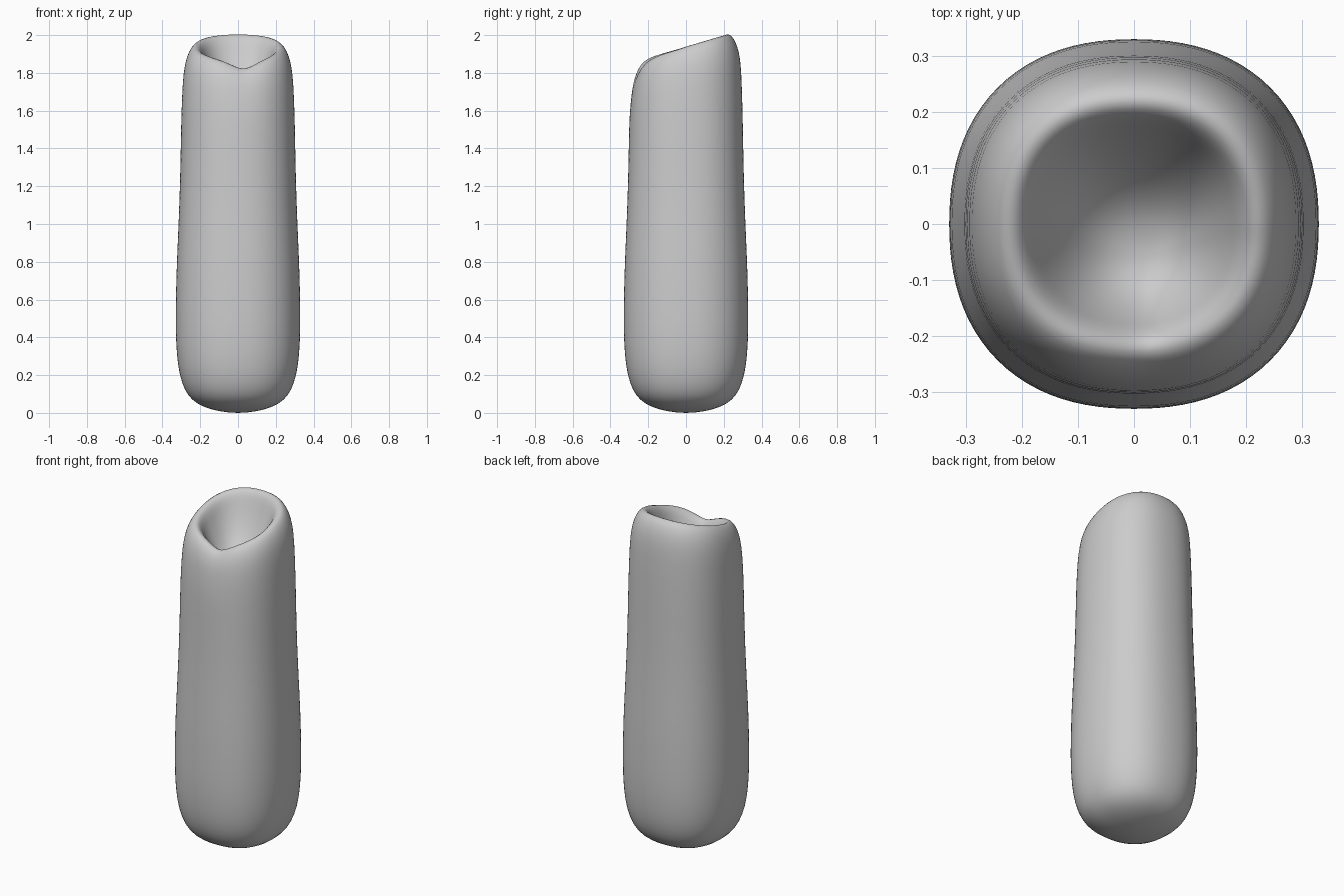
import bpy, bmesh, math

if "Cube" in bpy.data.objects:
    bpy.data.objects.remove(bpy.data.objects["Cube"])

SEG = 48
FLOOR = (0.02, -0.06, 1.68)


def direction(i):
    # rounded-square cross-section of unit half width
    a = 2 * math.pi * i / SEG
    c, s = math.cos(a), math.sin(a)
    k = (abs(c) ** 2.3 + abs(s) ** 2.3) ** (-1 / 2.3)
    return c * k, s * k


def lip_height(dx, dy):
    # slanted rim with a soft pouring notch at the front
    x, y = 0.225 * dx, 0.225 * dy
    notch = 0.055 * math.exp(-(abs(x - 0.03) / 0.1) ** 1.6) if y < 0 else 0
    return 1.943 + 0.285 * y - notch


# outer wall: (radius, z)
WALL = [(0.05, 0.002), (0.12, 0.012), (0.19, 0.034), (0.245, 0.068),
        (0.283, 0.12), (0.31, 0.2), (0.324, 0.3), (0.33, 0.42), (0.33, 0.55),
        (0.326, 0.75), (0.317, 0.95), (0.309, 1.15), (0.304, 1.35), (0.301, 1.55)]
# rounded lip: (radius, drop below lip height)
LIP = [(0.294, 0.2), (0.285, 0.12), (0.272, 0.065), (0.252, 0.022),
       (0.228, 0.0), (0.205, 0.006), (0.186, 0.035)]

bm = bmesh.new()
dirs = [direction(i) for i in range(SEG)]
rings = []
for r, z in WALL:
    rings.append([bm.verts.new((r * x, r * y, z)) for x, y in dirs])
for r, d in LIP:
    rings.append([bm.verts.new((r * x, r * y, lip_height(x, y) - d)) for x, y in dirs])

# bowl hollow, easing from the inner lip to the floor
inner = [v.co.copy() for v in rings[-1]]
for t in (0.08, 0.18, 0.3, 0.43, 0.57, 0.72, 0.88):
    ring = []
    for p in inner:
        z = FLOOR[2] + (p.z - FLOOR[2]) * (1 - t) ** 2.4
        ring.append(bm.verts.new((p.x + (FLOOR[0] - p.x) * t,
                                  p.y + (FLOOR[1] - p.y) * t, z)))
    rings.append(ring)

for a, b in zip(rings, rings[1:]):
    for i in range(SEG):
        j = (i + 1) % SEG
        bm.faces.new((a[i], a[j], b[j], b[i]))

# close the underside and the bowl floor
for ring, co in ((rings[0], (0, 0, 0)), (rings[-1], FLOOR)):
    centre = bm.verts.new(co)
    for i in range(SEG):
        bm.faces.new((ring[i], ring[(i + 1) % SEG], centre))
bmesh.ops.recalc_face_normals(bm, faces=bm.faces)
for f in bm.faces:
    f.smooth = True

mesh = bpy.data.meshes.new("vase_body")
bm.to_mesh(mesh)
bm.free()
vase = bpy.data.objects.new("vase_body", mesh)
bpy.context.collection.objects.link(vase)
sub = vase.modifiers.new("smooth", 'SUBSURF')
sub.levels = sub.render_levels = 1
